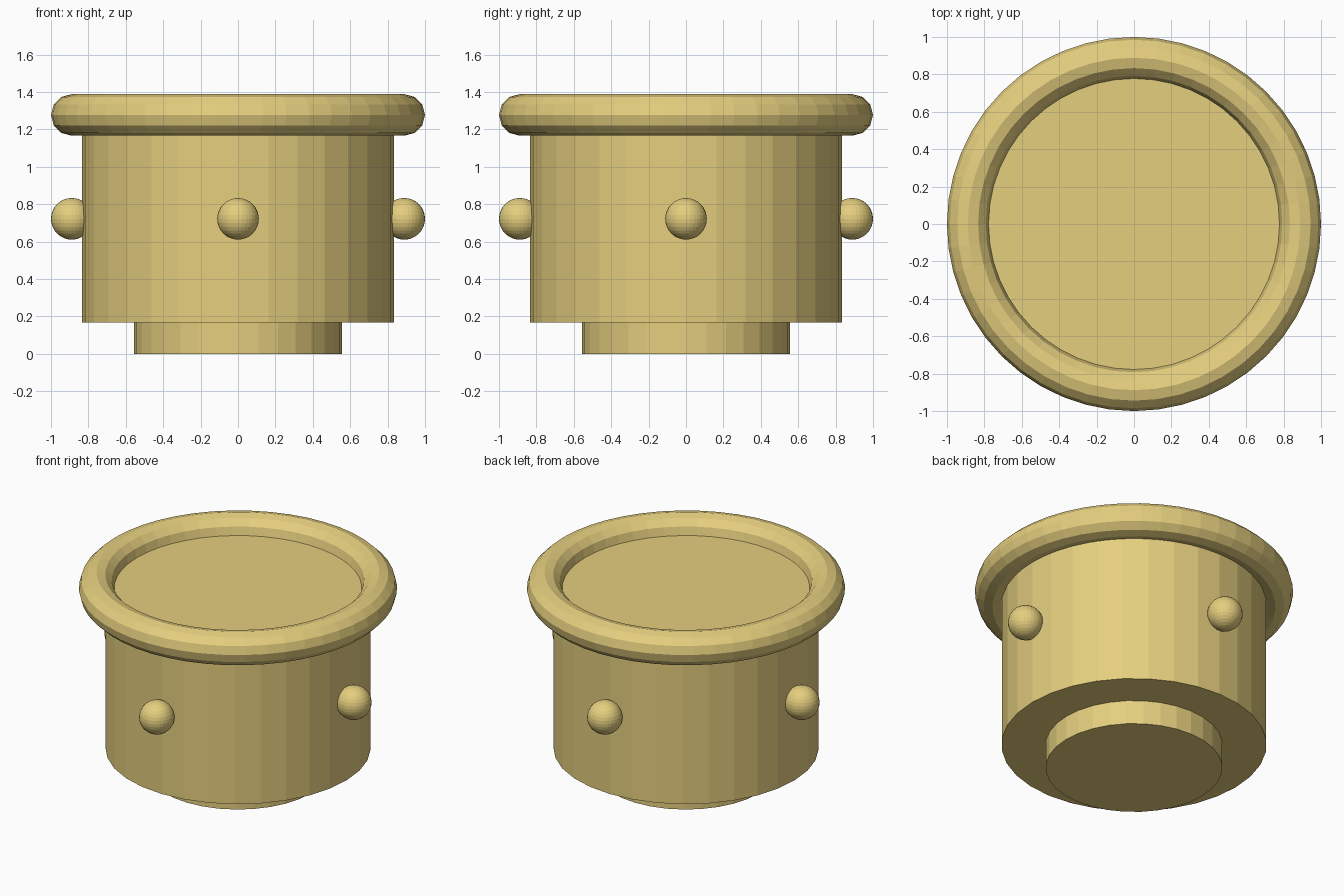
import bpy
from math import cos, sin, pi

if "Cube" in bpy.data.objects:
    bpy.data.objects.remove(bpy.data.objects["Cube"])

U = 1 / 1.8  # design unit: widest radius of 1.8 becomes 1

brass = bpy.data.materials.new("brass")
brass.diffuse_color = (0.78, 0.62, 0.21, 1)
brass.use_nodes = True
brass.node_tree.nodes["Principled BSDF"].inputs["Base Color"].default_value = brass.diffuse_color


def finish(name):
    ob = bpy.context.object
    ob.name = name
    ob.data.materials.append(brass)
    return ob


def drum(name, radius, z0, z1):
    bpy.ops.mesh.primitive_cylinder_add(
        vertices=32, radius=radius, depth=z1 - z0, location=(0, 0, (z0 + z1) / 2))
    return finish(name)


foot_top = 0.3 * U
body_top = foot_top + 2 * U

# Narrow foot and main drum
drum("foot", 1.0 * U, 0, foot_top)
drum("body", 1.5 * U, foot_top, body_top)

# Rounded rim, centred on the top edge of the drum
bpy.ops.mesh.primitive_torus_add(
    major_radius=1.6 * U, minor_radius=0.2 * U,
    major_segments=48, minor_segments=12, location=(0, 0, body_top))
finish("rim")

# Four round studs around the middle of the drum
for i, side in enumerate(("right", "back", "left", "front")):
    a = i * pi / 2
    bpy.ops.mesh.primitive_uv_sphere_add(
        segments=32, ring_count=16, radius=0.2 * U,
        location=(1.6 * U * cos(a), 1.6 * U * sin(a), foot_top + U))
    finish("stud_" + side)
